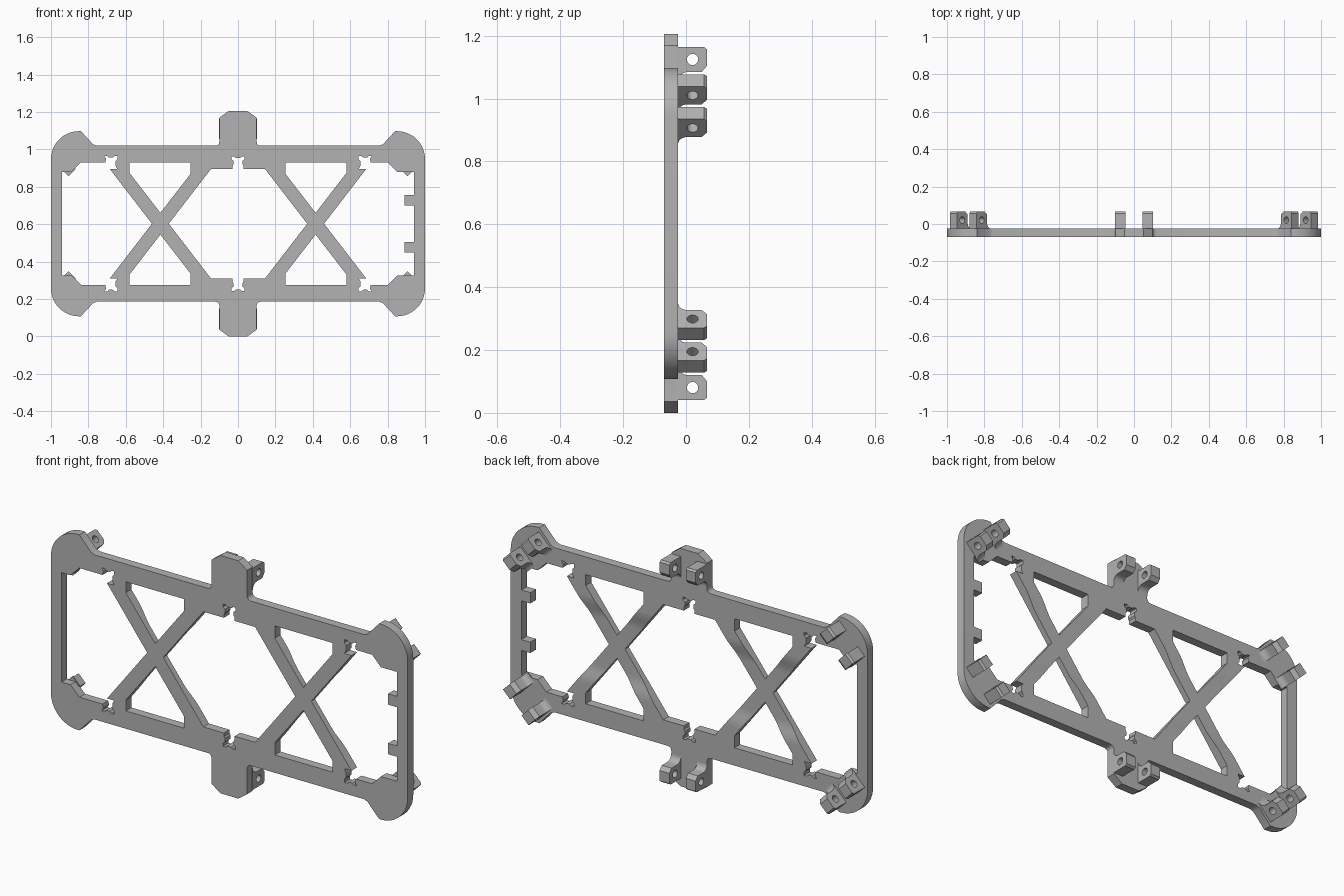
import bpy
import bmesh
from math import sin, cos, pi, radians
from mathutils import Matrix, Vector

cube = bpy.data.objects.get("Cube")
if cube:
    bpy.data.objects.remove(cube)

MID = 0.6025            # height of the horizontal symmetry line
FRONT, BACK = -0.07, -0.025

grey = bpy.data.materials.new("grey_plastic")
grey.use_nodes = True
grey.diffuse_color = (0.45, 0.45, 0.45, 1)
grey.node_tree.nodes["Principled BSDF"].inputs["Base Color"].default_value = grey.diffuse_color


def arc(cx, cy, r, a, b, n):
    """Points on an arc from angle a to b in degrees."""
    steps = [radians(a + (b - a) * i / n) for i in range(n + 1)]
    return [(cx + r * cos(t), cy + r * sin(t)) for t in steps]


def flip_h(path):
    """Close a path with its reflection across the horizontal axis."""
    return path + [(x, -h) for x, h in reversed(path)]


def flip_x(path):
    return path + [(-x, h) for x, h in reversed(path)]


def solid(name, loops, thickness, origin, right, up):
    """Extrude nested outlines, centred on origin, in the plane right/up."""
    curve = bpy.data.curves.new(name, 'CURVE')
    curve.dimensions = '2D'
    curve.fill_mode = 'BOTH'
    curve.extrude = thickness / 2
    for loop in loops:
        spline = curve.splines.new('POLY')
        spline.points.add(len(loop) - 1)
        for point, (u, v) in zip(spline.points, loop):
            point.co = (u, v, 0, 1)
        spline.use_cyclic_u = True
    source = bpy.data.objects.new(name + "_outline", curve)
    bpy.context.collection.objects.link(source)
    graph = bpy.context.evaluated_depsgraph_get()
    mesh = bpy.data.meshes.new_from_object(source.evaluated_get(graph))
    bpy.data.objects.remove(source)
    bpy.data.curves.remove(curve)

    right, up = Vector(right), Vector(up)
    frame = Matrix((right, up, right.cross(up))).transposed().to_4x4()
    mesh.transform(Matrix.Translation(origin) @ frame)
    bm = bmesh.new()
    bm.from_mesh(mesh)
    bmesh.ops.remove_doubles(bm, verts=bm.verts, dist=0.0001)
    bmesh.ops.recalc_face_normals(bm, faces=bm.faces)
    bm.to_mesh(mesh)
    bm.free()
    mesh.materials.clear()
    mesh.materials.append(grey)
    obj = bpy.data.objects.new(name, mesh)
    bpy.context.collection.objects.link(obj)
    return obj


def select(obj):
    bpy.ops.object.select_all(action='DESELECT')
    obj.select_set(True)
    bpy.context.view_layer.objects.active = obj


# Outer edge: rounded ears, straight rails and a tab at top and bottom
quarter = arc(0.85, 0.345, 0.15, 0, 90, 12)
quarter += [(0.84, 0.495), (0.775, 0.425), (0.755, 0.417)]
quarter += arc(0.12, 0.437, 0.02, 270, 180, 4)
quarter += [(0.10, 0.567), (0.05, MID)]
outline = flip_h(flip_x(quarter))

# Side openings: chamfered corners, a relieved slot and the slanted brace
slot = [(0.71, 0.327), (0.705, 0.345), (0.715, 0.362), (0.70, 0.362),
        (0.69, 0.353), (0.67, 0.353), (0.66, 0.362), (0.645, 0.362),
        (0.645, 0.345), (0.655, 0.335), (0.655, 0.31), (0.645, 0.292),
        (0.685, 0.292), (0.46, 0)]
teeth = [(0.94, 0.098), (0.89, 0.098), (0.89, 0.153), (0.94, 0.153)]


def side_opening(corner, extra):
    return flip_h(extra + [(0.94, 0.277), (corner, 0.277), (corner - 0.05, 0.327)]
                  + slot[:-1])[:] + [slot[-1]]


def ordered_side(corner, extra):
    upper = extra + [(0.94, 0.277), (corner, 0.277), (corner - 0.05, 0.327)] + slot
    lower = [(x, -h) for x, h in reversed(upper[:-1])]
    return upper + lower


left_opening = ordered_side(0.85, teeth)
right_opening = [(-x, h) for x, h in ordered_side(0.89, [])]

# Middle opening with a relieved slot at top and bottom
middle = [(0.37, 0), (0.145, 0.292), (0.03, 0.292), (0.03, 0.31), (0.024, 0.318),
          (0.024, 0.336), (0.035, 0.345), (0.035, 0.36), (0.02, 0.36), (0.012, 0.352)]
upper = flip_x(middle)
middle_opening = upper + [(x, -h) for x, h in reversed(upper[1:-1])]

# Pockets above and below each brace crossing
pocket = [(0.58, 0.327), (0.58, 0.272), (0.415, 0.058), (0.255, 0.265), (0.255, 0.327)]
pockets = [[(sx * x, sh * h) for x, h in pocket] for sx in (-1, 1) for sh in (-1, 1)]

frame = solid("frame_plate", [outline, left_opening, right_opening, middle_opening] + pockets,
              BACK - FRONT, (0, (FRONT + BACK) / 2, MID), (1, 0, 0), (0, 0, 1))

# Thin the braces from the back with a smoothly ramped cut
ramp = [(0.22 - 0.10 * t / 8, -0.0075 * (1 - cos(pi * t / 8))) for t in range(9)]
profile = [(0.22, 0.02)] + ramp
cutter = solid("brace_relief", [flip_x(profile)], 1.4, (0, BACK, MID), (0, 0, 1), (0, 1, 0))
cutter.hide_render = True
cut = frame.modifiers.new("relief", 'BOOLEAN')
cut.operation = 'DIFFERENCE'
cut.solver = 'EXACT'
cut.object = cutter
select(frame)
bpy.ops.object.modifier_apply(modifier=cut.name)
bpy.data.objects.remove(cutter)
bpy.ops.object.shade_smooth_by_angle(angle=radians(30))

# Pierced lugs: chamfered block with a concave foot on the inner side
lug_profile = [(0.04, BACK - 0.005), (0.04, 0.057), (0.032, 0.067),
               (-0.02, 0.067), (-0.04, 0.05)]
lug_profile += arc(-0.07, BACK + 0.03, 0.03, 0, -90, 6)
lug_profile += [(-0.07, BACK - 0.005)]
hole = arc(0, 0.021, 0.018, 0, 345, 23)


def lug_pair(name, x, h, out_x, out_h):
    """Two lugs either side of (x, h), facing the outward direction."""
    out = Vector((out_x, 0, out_h)).normalized()
    across = out.cross(Vector((0, 1, 0)))
    for side, word in ((-1, "first"), (1, "second")):
        place = Vector((x, 0, MID + h)) + across * side * 0.0735
        lug = solid(f"{name}_{word}_lug", [lug_profile, hole], 0.055, place, out, (0, 1, 0))
        select(lug)
        bpy.ops.object.shade_smooth_by_angle(angle=radians(30))


for sh, level in ((1, "top"), (-1, "bottom")):
    lug_pair(level + "_tab", 0, sh * 0.522, 0, sh)
    for sx, side in ((1, "left"), (-1, "right")):
        lug_pair(f"{level}_{side}_corner", sx * 0.885, sh * 0.375, sx, sh)
